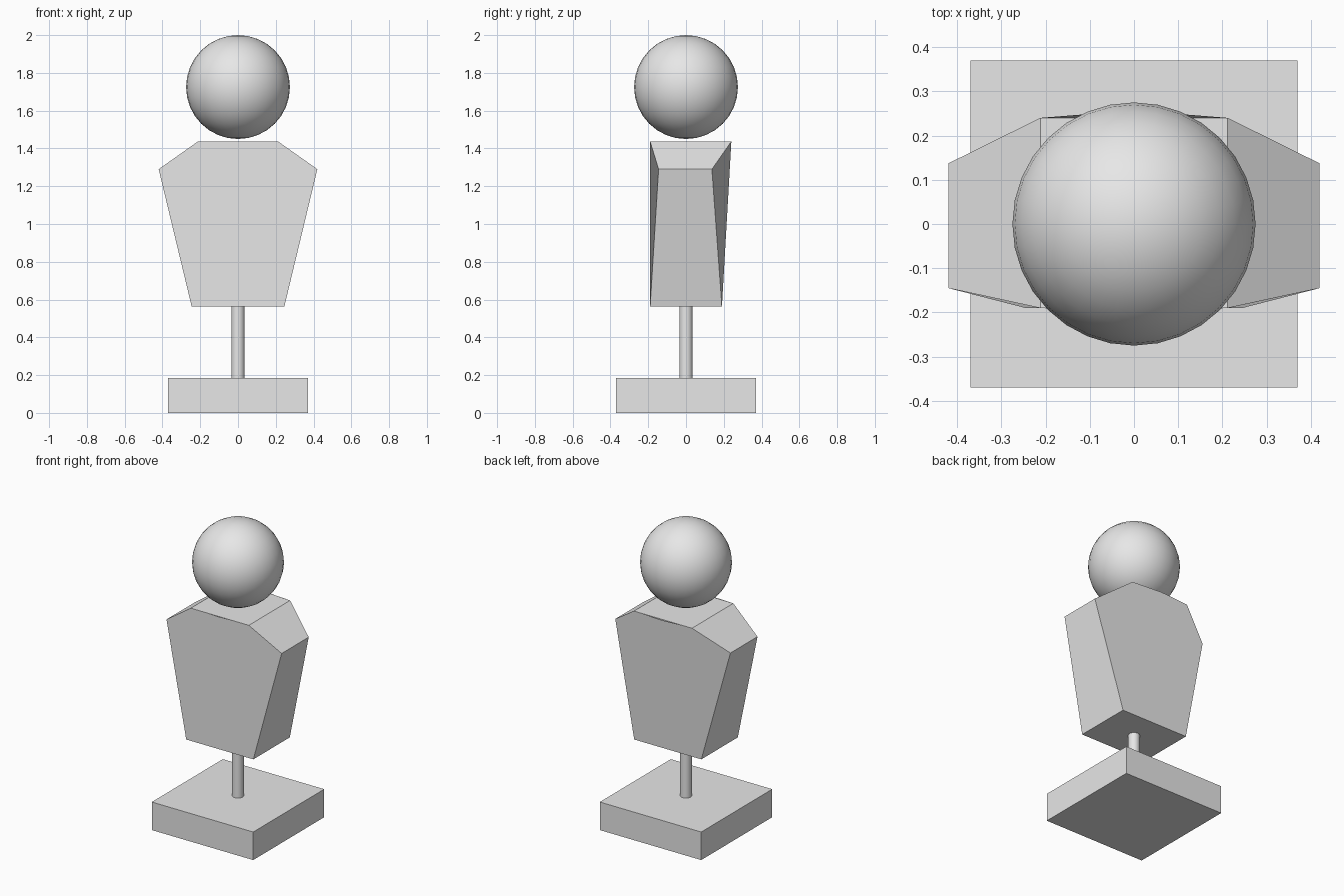
import bpy, bmesh

if "Cube" in bpy.data.objects:
    bpy.data.objects.remove(bpy.data.objects["Cube"])

grey = bpy.data.materials.new("plain grey")
grey.diffuse_color = (0.8, 0.8, 0.8, 1)
grey.use_nodes = True
grey.node_tree.nodes["Principled BSDF"].inputs["Base Color"].default_value = grey.diffuse_color


def finish(obj, name, smooth=False):
    obj.name = name
    obj.data.materials.append(grey)
    if smooth:
        bpy.ops.object.shade_smooth_by_angle()


# Square base plate
bpy.ops.mesh.primitive_cube_add(size=1, location=(0, 0, 0.0925))
base = bpy.context.object
base.scale = (0.74, 0.74, 0.185)
finish(base, "base")

# Thin support rod
bpy.ops.mesh.primitive_cylinder_add(vertices=32, radius=0.035, depth=0.42,
                                    location=(0, 0, 0.375))
finish(bpy.context.object, "support_rod", True)

# Ball head, floating just above the torso
bpy.ops.mesh.primitive_uv_sphere_add(segments=32, ring_count=16, radius=0.275,
                                     location=(0, 0, 1.725))
finish(bpy.context.object, "head", True)

# Torso: front and back outlines (x, z, front y, back y) joined by side strips
outline = [(-0.245, 0.562, -0.19, 0.19), (0.245, 0.562, -0.19, 0.19),
           (0.42, 1.29, -0.145, 0.137), (0.212, 1.437, -0.19, 0.24),
           (0, 1.437, -0.2, 0.257),
           (-0.212, 1.437, -0.19, 0.24), (-0.42, 1.29, -0.145, 0.137)]
bm = bmesh.new()
front = [bm.verts.new((x, f, z)) for x, z, f, b in outline]
back = [bm.verts.new((x, b, z)) for x, z, f, b in outline]
bm.faces.new(front)
bm.faces.new(back[::-1])
for i in range(len(outline)):
    j = (i + 1) % len(outline)
    bm.faces.new((front[i], back[i], back[j], front[j]))
bmesh.ops.recalc_face_normals(bm, faces=bm.faces)
mesh = bpy.data.meshes.new("torso")
bm.to_mesh(mesh)
bm.free()
torso = bpy.data.objects.new("torso", mesh)
bpy.context.collection.objects.link(torso)
finish(torso, "torso")
